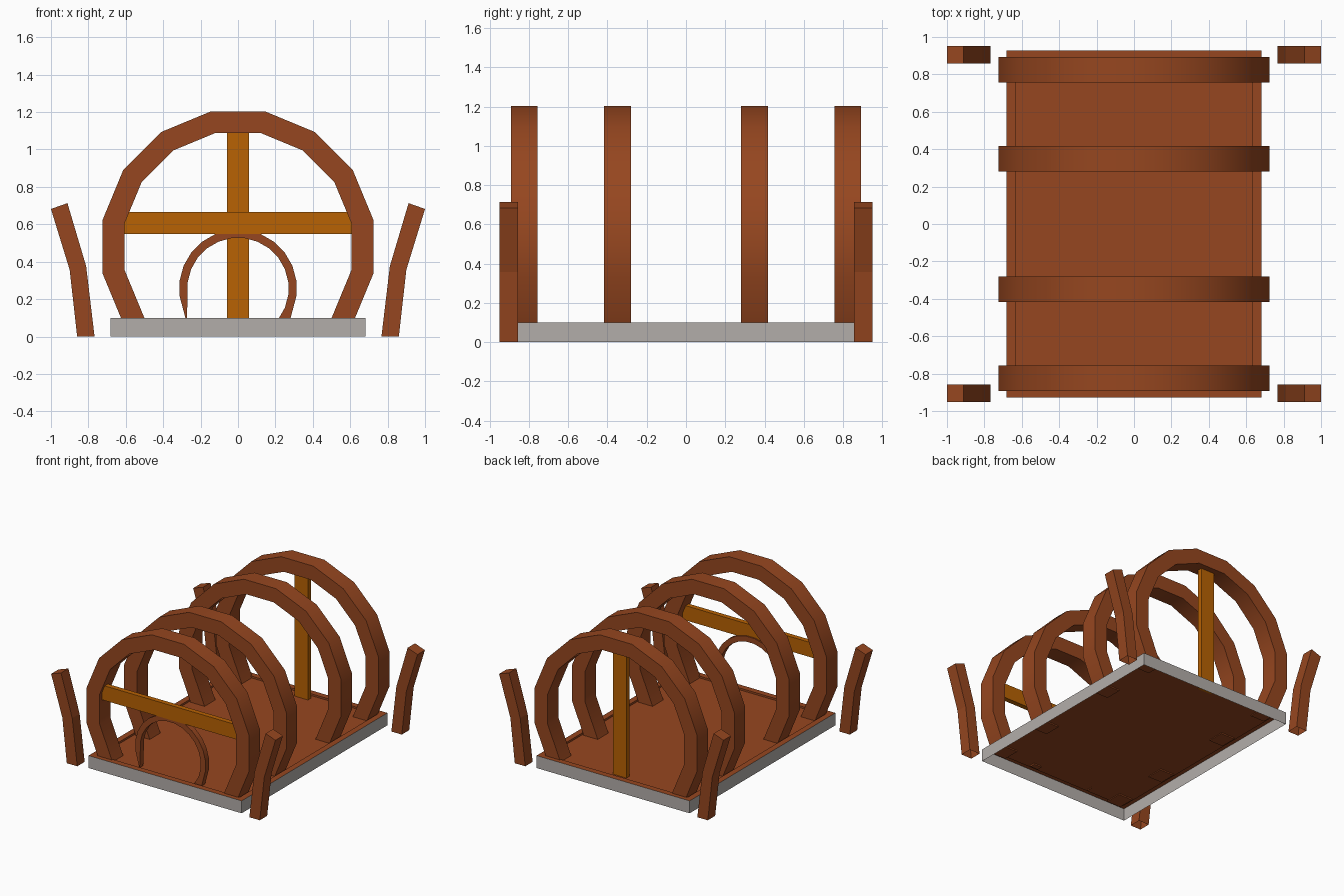
import bpy, bmesh, math

if "Cube" in bpy.data.objects:
    bpy.data.objects.remove(bpy.data.objects["Cube"])

def material(name, rgb):
    m = bpy.data.materials.new(name)
    m.diffuse_color = (*rgb, 1)
    m.use_nodes = True
    m.node_tree.nodes["Principled BSDF"].inputs["Base Color"].default_value = m.diffuse_color
    return m

WOOD = material("brown wood", (0.305, 0.062, 0.014))
AMBER = material("amber wood", (0.48, 0.122, 0.001))
GREY = material("grey stone", (0.45, 0.42, 0.40))

def finish(name, bm, *mats, recalc=True):
    if recalc:
        bmesh.ops.recalc_face_normals(bm, faces=bm.faces)
    me = bpy.data.meshes.new(name)
    bm.to_mesh(me)
    bm.free()
    for m in mats:
        me.materials.append(m)
    ob = bpy.data.objects.new(name, me)
    bpy.context.collection.objects.link(ob)
    return ob

def box(name, x, y, z, mat):
    bm = bmesh.new()
    bmesh.ops.create_cube(bm, size=1)
    for v in bm.verts:
        v.co = [(a + b) / 2 + c * (b - a) for (a, b), c in zip((x, y, z), v.co)]
    return finish(name, bm, mat)

def strip(bm, outer, inner, y0, y1, caps=(True, True)):
    """Band between two matching (x, z) outlines, from y0 to y1."""
    rows = [[bm.verts.new(p) for p in ((a[0], y0, a[1]), (b[0], y0, b[1]),
                                       (b[0], y1, b[1]), (a[0], y1, a[1]))]
            for a, b in zip(outer, inner)]
    for p, q in zip(rows, rows[1:]):
        for k in range(4):
            n = (k + 1) % 4
            bm.faces.new((p[k], p[n], q[n], q[k]))
    for row, cap in zip((rows[0], rows[-1]), caps):
        if cap:
            bm.faces.new(row)

def arch_line(r, sides, cz, foot):
    """Polygon arc whose two legs run straight on to the height foot."""
    step = 2 * math.pi / sides
    angles = [step * (i + 0.5) for i in range(-sides, sides)]
    pts = [(r * math.cos(a), cz + r * math.sin(a)) for a in angles
           if -math.pi / 2 < a < math.pi / 2]
    keep = [p for p in pts if p[1] > foot + 0.07]          # right half, rising
    (x0, z0), (x1, z1) = keep[0], keep[1]
    below = [p for p in pts if p[1] < z0]
    if below:
        x1, z1 = below[-1]
    t = (foot - z0) / (z1 - z0)
    right = [(x0 + (x1 - x0) * t, foot)] + keep
    return right + [(-x, z) for x, z in reversed(right)]

def arch(name, y, depth, cz, r_out, r_in, sides, foot=0.075):
    bm = bmesh.new()
    out, inn = (arch_line(r, sides, cz, foot) for r in (r_out, r_in))
    strip(bm, out, inn, y - depth / 2, y + depth / 2)
    ob = finish(name, bm, WOOD)
    bpy.ops.object.select_all(action='DESELECT')
    ob.select_set(True)
    bpy.context.view_layer.objects.active = ob
    bpy.ops.object.shade_smooth_by_angle(angle=math.radians(30))

# Base: grey thin walls open below, brown rim and slightly sunken brown floor
bm = bmesh.new()
loops = [[bm.verts.new((sx * hx, sy * hy, z))
          for sx, sy in ((-1, -1), (1, -1), (1, 1), (-1, 1))]
         for hx, hy, z in ((0.682, 0.928, 0), (0.682, 0.928, 0.1),
                           (0.634, 0.88, 0.1), (0.634, 0.88, 0.085))]
for i, (a, b) in enumerate(zip(loops, loops[1:])):
    for k in range(4):
        n = (k + 1) % 4
        bm.faces.new((a[k], a[n], b[n], b[k])).material_index = min(i, 1)
bm.faces.new(loops[-1]).material_index = 1
finish("base_floor", bm, GREY, WOOD, recalc=False)

# Four large ribs
for i, y in enumerate((-0.824, -0.349, 0.349, 0.824)):
    arch(f"rib_{i + 1}", y, 0.137, 0.48, 0.738, 0.62, 16)

# Door surround, lintel beam and rear post
arch("door_surround", -0.838, 0.045, 0.257, 0.315, 0.271, 24)
box("front_beam", (-0.612, 0.612), (-0.866, -0.826), (0.547, 0.665), AMBER)
box("rear_post", (-0.06, 0.06), (0.804, 0.844), (0.08, 1.092), AMBER)

# Bent corner stakes, open at the foot
for sx in (-1, 1):
    for sy in (-1, 1):
        bm = bmesh.new()
        out = [(0.86, 0), (0.90, 0.357), (1.0, 0.682)]
        inn = [(0.767, 0), (0.812, 0.376), (0.912, 0.713)]
        strip(bm, [(sx * x, z) for x, z in out], [(sx * x, z) for x, z in inn],
              sy * 0.857, sy * 0.951, caps=(False, True))
        side, end = "left" if sx < 0 else "right", "front" if sy < 0 else "back"
        finish(f"corner_stake_{side}_{end}", bm, WOOD)
